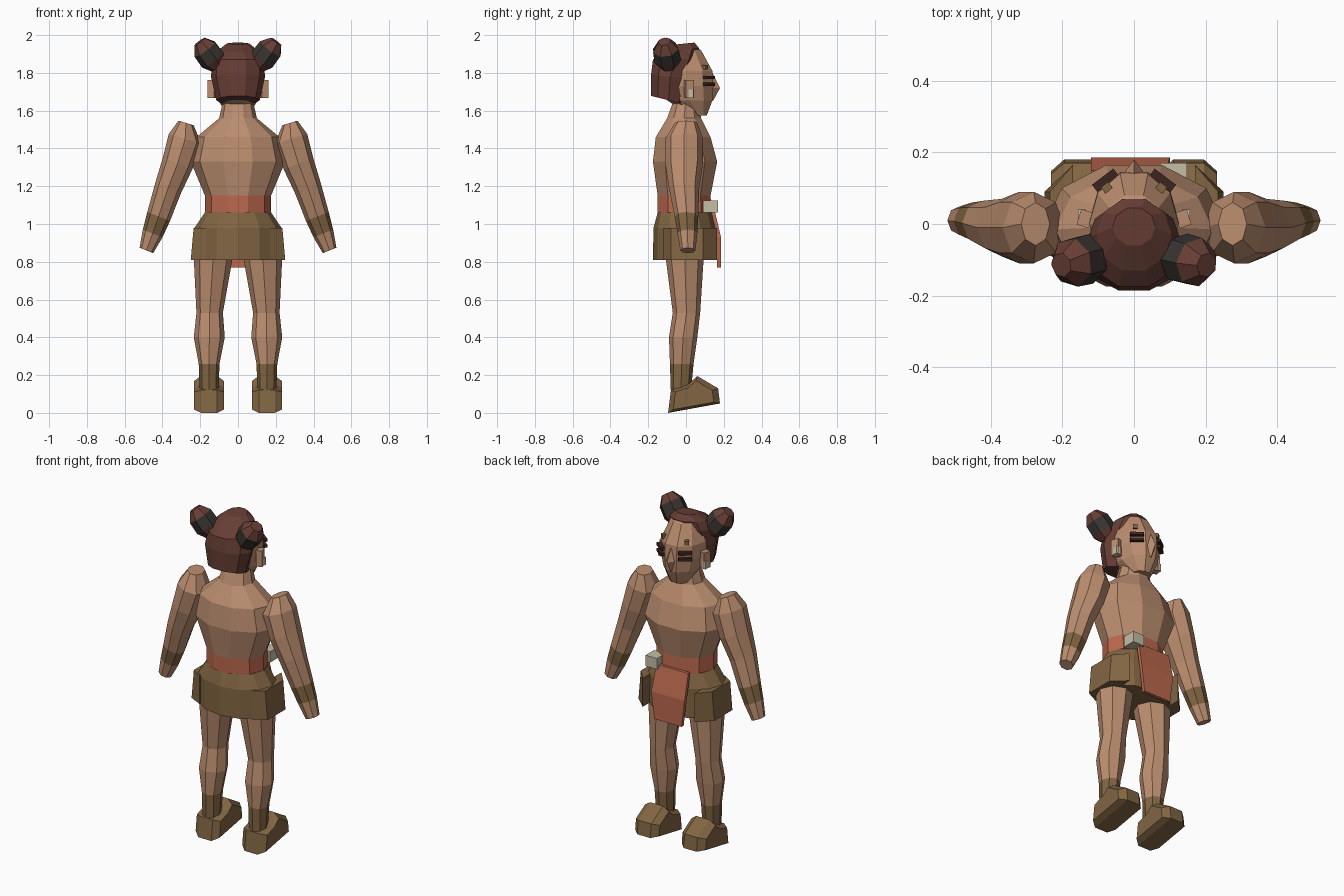
import bpy
import bmesh
from math import sin, cos, pi
from mathutils import Matrix, Vector

default_cube = bpy.data.objects.get("Cube")
if default_cube:
    bpy.data.objects.remove(default_cube, do_unlink=True)


def make_material(name, red, green, blue):
    material = bpy.data.materials.new(name)
    material.use_nodes = True
    colour = (red, green, blue, 1)
    material.diffuse_color = colour
    material.node_tree.nodes["Principled BSDF"].inputs["Base Color"].default_value = colour
    return material


skin = make_material("skin", .5, .27, .16)
sash = make_material("red sash", .5, .14, .075)
leather = make_material("brown leather", .22, .13, .055)
hair_brown = make_material("hair brown", .135, .048, .036)
bun_grey = make_material("dark grey", .04, .034, .031)
pale = make_material("pale stone", .56, .52, .38)
dark = make_material("dark brown", .045, .018, .014)


def finish(name, bm, materials):
    """Turn a bmesh into a flat shaded object."""
    bmesh.ops.recalc_face_normals(bm, faces=bm.faces)
    mesh = bpy.data.meshes.new(name)
    bm.to_mesh(mesh)
    bm.free()
    for material in materials:
        mesh.materials.append(material)
    part = bpy.data.objects.new(name, mesh)
    bpy.context.collection.objects.link(part)
    return part


def bridge(name, rings, materials, bands=None):
    """Join rings of points into a closed skin; bands gives a slot per gap."""
    bm = bmesh.new()
    loops = [[bm.verts.new(point) for point in ring] for ring in rings]
    count = len(loops[0])
    for index, (lower, upper) in enumerate(zip(loops, loops[1:])):
        for i in range(count):
            j = (i + 1) % count
            face = bm.faces.new((lower[i], lower[j], upper[j], upper[i]))
            face.material_index = bands[index] if bands else 0
    for loop, slot in ((loops[0], 0), (loops[-1], -1)):
        face = bm.faces.new(loop)
        face.material_index = bands[slot] if bands else 0
    return finish(name, bm, materials)


def section(sides, side, x, back, front, z, radius, tilt_x=0, tilt_y=0):
    """Oval cross-section between a back and a front depth, optionally tilted."""
    angles = [2 * pi * i / sides for i in range(sides)]
    reach = max(sin(a) for a in angles)
    middle, depth = (back + front) / 2, (front - back) / 2
    points = []
    for a in angles:
        dx, dy = radius * cos(a), depth * sin(a) / reach
        points.append((side * (x + dx), middle + dy, z + tilt_x * dx + tilt_y * dy))
    return points


def loft(name, sides, sections, materials, bands=None, side=1):
    rings = [section(sides, side, *values) for values in sections]
    return bridge(name, rings, materials, bands)


def box(name, centre, size, material, turn=0):
    bm = bmesh.new()
    matrix = (Matrix.Translation(centre) @ Matrix.Rotation(turn, 4, "Z")
              @ Matrix.Diagonal((*size, 1)))
    bmesh.ops.create_cube(bm, size=1, matrix=matrix)
    return finish(name, bm, [material])


# Torso with neck and waist sash
loft("torso", 10, [
    (0, -.06, .06, 1.67, .075),
    (0, -.1, .08, 1.56, .1),
    (0, -.16, .13, 1.46, .22),
    (0, -.175, .165, 1.33, .25),
    (0, -.15, .13, 1.15, .175),
    (0, -.15, .135, 1.06, .175),
], [skin, sash], [0, 0, 0, 0, 1])

# Kilt
loft("kilt", 12, [
    (0, -.15, .135, 1.06, .176),
    (0, -.172, .155, .98, .23),
    (0, -.175, .165, .81, .23),
], [leather])

# Hanging front cloth, bent over the kilt
cloth = []
for z, y, left, right in ((1.08, .13, .09, -.12), (.93, .165, .1, -.12), (.77, .165, .08, -.1)):
    cloth.append([(left, y, z), (right, y, z), (right, y + .02, z), (left, y + .02, z)])
bridge("front_cloth", cloth, [sash])
box("belt_charm", (.11, .13, 1.093), (.075, .08, .065), pale)

# Head, nose and hair
loft("head", 10, [
    (0, .02, .11, 1.575, .055),
    (0, -.1, .14, 1.655, .105),
    (0, -.13, .145, 1.73, .125),
    (0, -.14, .14, 1.81, .125),
    (0, -.1, .08, 1.92, .085),
    (0, -.05, .03, 1.95, .04),
], [skin])
loft("nose", 4, [
    (0, .1, .145, 1.655, .02),
    (0, .1, .18, 1.72, .03),
    (0, .1, .14, 1.8, .014),
], [skin])
loft("hair", 10, [
    (0, -.185, 0, 1.655, .115, 0, -.25),
    (0, -.185, .02, 1.78, .143, 0, -.1),
    (0, -.175, .06, 1.87, .135),
    (0, -.13, .07, 1.92, .105, 0, .1),
    (0, -.06, .045, 1.955, .06, 0, .1),
], [hair_brown])


def hair_bun(name, side):
    """Faceted bun leaning outward, with a dark band round its middle."""
    base = Vector((side * .105, -.09, 1.835))
    axis = Vector((side * .6, -.15, .8)).normalized()
    turn = axis.to_track_quat("Z", "Y")
    rings = []
    for along, radius in ((0, .045), (.045, .072), (.115, .07), (.165, .035)):
        rings.append([base + turn @ Vector((radius * cos(a), radius * sin(a), along))
                      for a in (2 * pi * i / 7 for i in range(7))])
    bridge(name, rings, [hair_brown, bun_grey], [0, 1, 0])


# Paired parts
for label, side in (("left", 1), ("right", -1)):
    hair_bun(label + "_hair_bun", side)
    # Ear, earring and face details
    box(label + "_ear", (side * .137, .015, 1.715), (.035, .045, .095), skin, side * .3)
    box(label + "_earring", (side * .145, .025, 1.69), (.022, .03, .045), pale)
    for detail, height in (("_brow", 1.775), ("_eye", 1.74)):
        box(label + detail, (side * .08, .122, height), (.075, .025, .017), dark, side * -.65)
    box(label + "_forehead_stud", (side * .075, .1, 1.83), (.025, .025, .025),
        leather, side * -.65)

    # Arm with wrist wrap and closed hand
    loft(label + "_arm", 8, [
        (.275, -.06, .06, 1.535, .04, .3),
        (.28, -.11, .09, 1.45, .087, .3),
        (.32, -.11, .09, 1.32, .078, .4),
        (.37, -.09, .07, 1.19, .068, .4),
        (.42, -.06, .065, 1.04, .06, .4),
        (.452, -.045, .06, .95, .052, .4),
        (.485, -.03, .05, .86, .036, .4),
    ], [skin, leather], [0, 0, 0, 0, 1, 0], side)

    # Leg with boot shaft
    loft(label + "_leg", 8, [
        (.13, -.11, .095, .84, .105),
        (.15, -.07, .075, .53, .07),
        (.152, -.09, .06, .4, .082),
        (.153, -.085, .04, .26, .055),
        (.153, -.08, .025, .1, .05),
    ], [skin, leather], [0, 0, 0, 1], side)

    # Boot foot: side profile, narrowed at both flanks
    profile = [(-.095, 0), (.18, .05), (.17, .13), (.06, .195), (.01, .15), (-.08, .12)]
    slices = []
    for x, scale in ((.075, .78), (.11, 1), (.195, 1), (.232, .78)):
        slices.append([(side * x, .03 + (y - .03) * scale, .08 + (z - .08) * scale)
                       for y, z in profile])
    bridge(label + "_foot", slices, [leather])

    # Hip flap on the side of the kilt
    flap = []
    for z, outer in ((.98, .235), (.81, .25)):
        flap.append([(side * .17, -.12, z), (side * outer, -.08, z),
                     (side * outer, .09, z), (side * .17, .165, z)])
    bridge(label + "_hip_flap", flap, [leather])
